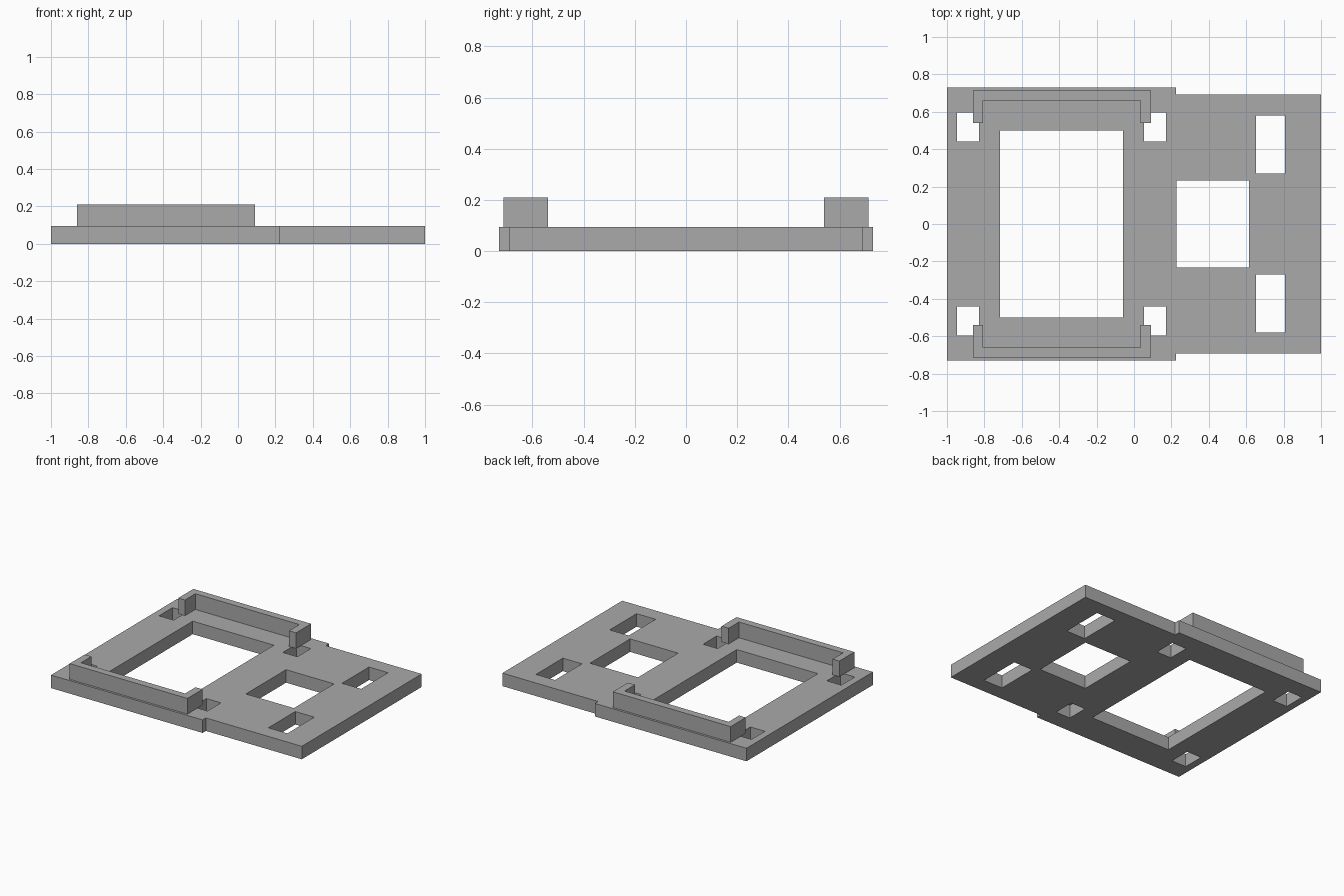
import bpy, bmesh
from mathutils import Vector

if "Cube" in bpy.data.objects:
    bpy.data.objects.remove(bpy.data.objects["Cube"])

grey = bpy.data.materials.new("plain_grey")
grey.diffuse_color = (0.4, 0.4, 0.4, 1)
grey.use_nodes = True
grey.node_tree.nodes["Principled BSDF"].inputs["Base Color"].default_value = grey.diffuse_color


def rect(x0, x1, y0, y1):
    return [(x0, y0), (x1, y0), (x1, y1), (x0, y1)]


def extruded(name, loops, z0, z1):
    """Flat-sided solid from an outline loop plus optional hole loops."""
    bm = bmesh.new()
    edges = []
    for loop in loops:
        vs = [bm.verts.new((x, y, z0)) for x, y in loop]
        edges += [bm.edges.new((vs[i - 1], vs[i])) for i in range(len(vs))]
    bmesh.ops.triangle_fill(bm, edges=edges, use_beauty=True, normal=Vector((0, 0, 1)))
    top = bmesh.ops.extrude_face_region(bm, geom=bm.faces[:], use_keep_orig=True)["geom"]
    bmesh.ops.translate(bm, vec=(0, 0, z1 - z0),
                        verts=[g for g in top if isinstance(g, bmesh.types.BMVert)])
    bmesh.ops.recalc_face_normals(bm, faces=bm.faces[:])
    mesh = bpy.data.meshes.new(name)
    bm.to_mesh(mesh)
    bm.free()
    mesh.materials.append(grey)
    obj = bpy.data.objects.new(name, mesh)
    bpy.context.collection.objects.link(obj)
    return obj


THICK, TOP = 0.095, 0.21

# Base plate: wide left section, slightly narrower right section
outline = [(-1, -0.73), (0.225, -0.73), (0.225, -0.692), (1, -0.692),
           (1, 0.692), (0.225, 0.692), (0.225, 0.73), (-1, 0.73)]

# Large opening and medium opening on the centre line
holes = [rect(-0.716, -0.06, -0.5, 0.5), rect(0.226, 0.614, -0.232, 0.232)]

# Mirrored slots: two beside each bracket, one near the right edge
for x0, x1, y0, y1 in [(-0.947, -0.829, 0.441, 0.597),
                       (0.053, 0.171, 0.441, 0.597),
                       (0.652, 0.806, 0.27, 0.581)]:
    holes += [rect(x0, x1, y0, y1), rect(x0, x1, -y1, -y0)]

extruded("base_plate", [outline] + holes, 0, THICK)

# U-shaped retaining brackets, opening toward the centre
bracket = [(-0.861, 0.54), (-0.807, 0.54), (-0.807, 0.66), (0.034, 0.66),
           (0.034, 0.54), (0.091, 0.54), (0.091, 0.714), (-0.861, 0.714)]
for name, s in (("back_bracket", 1), ("front_bracket", -1)):
    extruded(name, [[(x, s * y) for x, y in bracket]], THICK, TOP)
